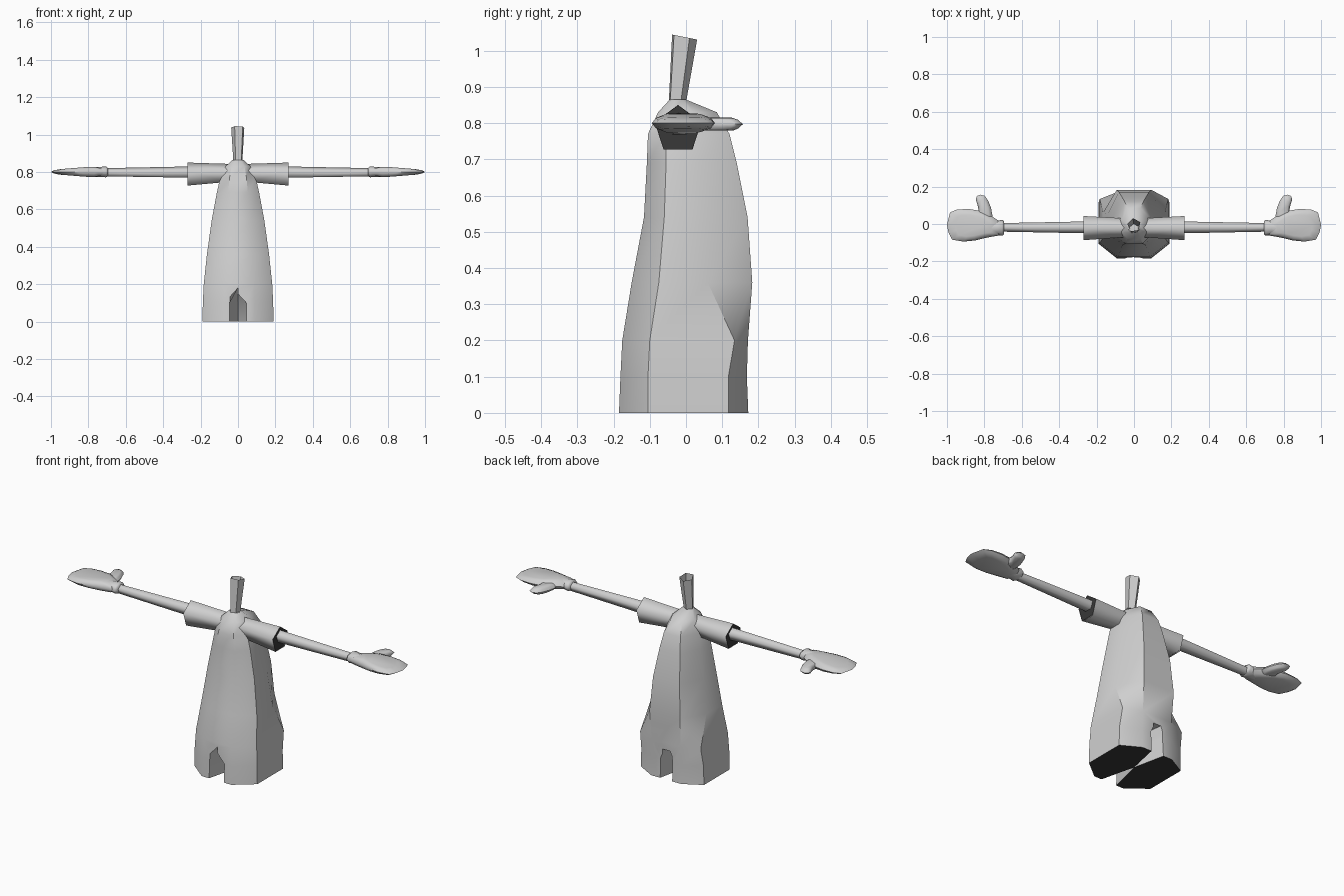
import bpy, bmesh, math
from mathutils import Vector

if "Cube" in bpy.data.objects:
    bpy.data.objects.remove(bpy.data.objects["Cube"])


def colour(name, v):
    m = bpy.data.materials.new(name)
    m.diffuse_color = (v, v, v, 1)
    m.use_nodes = True
    m.node_tree.nodes["Principled BSDF"].inputs["Base Color"].default_value = m.diffuse_color
    return m


grey = colour("plain_grey", .63)
dark = colour("near_black", .04)


def shade(ob, angle):
    bpy.ops.object.select_all(action='DESELECT')
    ob.select_set(True)
    bpy.context.view_layer.objects.active = ob
    bpy.ops.object.shade_smooth_by_angle(angle=math.radians(angle))


def make(name, loops, cap_start=True, cap_end=True, angle=40, mat=grey):
    """Skin a list of equal-length vertex loops."""
    bm = bmesh.new()
    rows = [[bm.verts.new(p) for p in loop] for loop in loops]
    n = len(rows[0])
    for a, b in zip(rows, rows[1:]):
        for i in range(n):
            j = (i + 1) % n
            bm.faces.new((a[i], a[j], b[j], b[i]))
    if cap_start:
        bm.faces.new(rows[0][::-1])
    if cap_end:
        bm.faces.new(rows[-1])
    bmesh.ops.recalc_face_normals(bm, faces=bm.faces)
    me = bpy.data.meshes.new(name)
    bm.to_mesh(me)
    bm.free()
    me.materials.append(mat)
    ob = bpy.data.objects.new(name, me)
    bpy.context.collection.objects.link(ob)
    shade(ob, angle)
    return ob


# Body: rings (z, half width, front y, back y, side front y, side back y, front half width, back half width)
rings = [(0, .19, -.185, .172, -.105, .117, .09, .09), (.1, .188, -.181, .168, -.105, .117, .09, .09),
         (.2, .183, -.176, .171, -.1, .134, .085, .088), (.36, .166, -.15, .183, -.075, .06, .075, .092),
         (.54, .141, -.116, .17, -.06, .05, .065, .08), (.69, .113, -.108, .14, -.055, .035, .053, .062),
         (.77, .095, -.105, .12, -.055, .025, .045, .05), (.83, .066, -.077, .085, -.045, .02, .035, .035),
         (.865, .03, -.045, .0, -.03, -.01, .015, .015)]
loops = []
for z, hx, yf, yb, sf, sb, fx, bx in rings:
    half = [(fx, yf), (hx, sf), (hx, sb), (bx, yb)]
    loops.append([(x, y, z) for x, y in half] + [(-x, y, z) for x, y in half[::-1]])
body = make("body", loops)

# Wedge-shaped gaps that part the two feet, closing at the middle
for name, ye, half in (("front_gap", -.3, [(.073, -.1), (.073, .1), (0, .18)]),
                       ("back_gap", .3, [(.065, -.1), (.062, .11), (.04, .16)])):
    prof = half + [(-x, z) for x, z in half[::-1] if x > 0]
    y0 = math.copysign(.004, ye)
    cutter = make(name + "_cutter", [[(x * .02, y0, z) for x, z in prof], [(x, ye, z) for x, z in prof]])
    cutter.hide_render = True
    mod = body.modifiers.new(name, 'BOOLEAN')
    mod.operation = 'DIFFERENCE'
    mod.solver = 'EXACT'
    mod.object = cutter
    bpy.context.view_layer.objects.active = body
    bpy.ops.object.modifier_apply(modifier=name)
    bpy.data.objects.remove(cutter)

# Dark soles
body.data.materials.clear()
body.data.materials.append(grey)
body.data.materials.append(dark)
for f in body.data.polygons:
    f.material_index = 1 if f.normal.z < -.9 and f.center.z < .01 else 0
shade(body, 50)

# Hollow five-sided stem on top, leaning back
stem = []
for z, cy, r, lean in ((.85, -.026, .025, 0), (1.038, -.006, .037, .2)):
    ring = []
    for k in range(5):
        a = math.radians(-47 + 72 * k)
        dy = r * math.sin(a)
        ring.append((r * math.cos(a), cy + dy, z - lean * dy))
    stem.append(ring)
make("stem", stem, False, False, 30)


def arm_ring(s, x, cy, cz, r, n=5):
    return [(s * x, cy + r * math.sin(2 * math.pi * k / n), cz + r * math.cos(2 * math.pi * k / n))
            for k in range(n)]


# Mitten outlines seen from above
palm = [(.715, -.06), (.76, -.068), (.80, -.076), (.85, -.088), (.91, -.094), (.972, -.084), (.992, -.045),
        (1.0, -.005), (.984, .062), (.945, .078), (.88, .08), (.81, .068), (.765, .045), (.715, .012)]
thumb = [(.76, -.01), (.757, .045), (.764, .085), (.78, .125), (.797, .15), (.82, .157), (.84, .15), (.846, .13),
         (.836, .1), (.83, .07), (.84, .0)]


def pad(name, outline, s, height, zmid, scale):
    """Puffy flat shape: full outline in the middle, smaller above and below."""
    c = sum((Vector(p) for p in outline), Vector((0, 0))) / len(outline)
    loops = []
    for h, f in ((-1, scale * .75), (-.7, scale), (0, 1), (.7, scale), (1, scale * .75)):
        pts = [c + (Vector(p) - c) * f for p in outline]
        # thinner toward the fingertips
        loops.append([(s * p.x, p.y, zmid + h * height * (1 - .6 * max(0, (p.x - .8) / .2))) for p in pts])
    make(name, loops, angle=60)


for side, s in (("right", 1), ("left", -1)):
    # Flared sleeve with a dark opening
    make(side + "_sleeve", [arm_ring(s, .05, -.02, .79, .053), arm_ring(s, .27, -.022, .782, .068)],
         False, False, 80)
    make(side + "_sleeve_opening", [arm_ring(s, .262, -.022, .782, .0672), arm_ring(s, .267, -.022, .782, .0674)],
         angle=30, mat=dark)
    # Thin tapering arm
    make(side + "_arm", [arm_ring(s, .06, -.018, .796, .035), arm_ring(s, .27, -.018, .796, .033),
                         arm_ring(s, .71, -.018, .796, .024)], angle=80)
    # Cuff of the mitten
    cuff = []
    for x, hy, hz in ((.695, .036, .02), (.705, .043, .029), (.735, .036, .027), (.78, .05, .026)):
        cuff.append([(s * x, -.02 + hy * math.cos(k * math.pi / 4), .80 + hz * math.sin(k * math.pi / 4))
                     for k in range(8)])
    make(side + "_cuff", cuff, angle=60)
    pad(side + "_palm", palm, s, .027, .8, .88)
    pad(side + "_thumb", thumb, s, .018, .797, .8)
